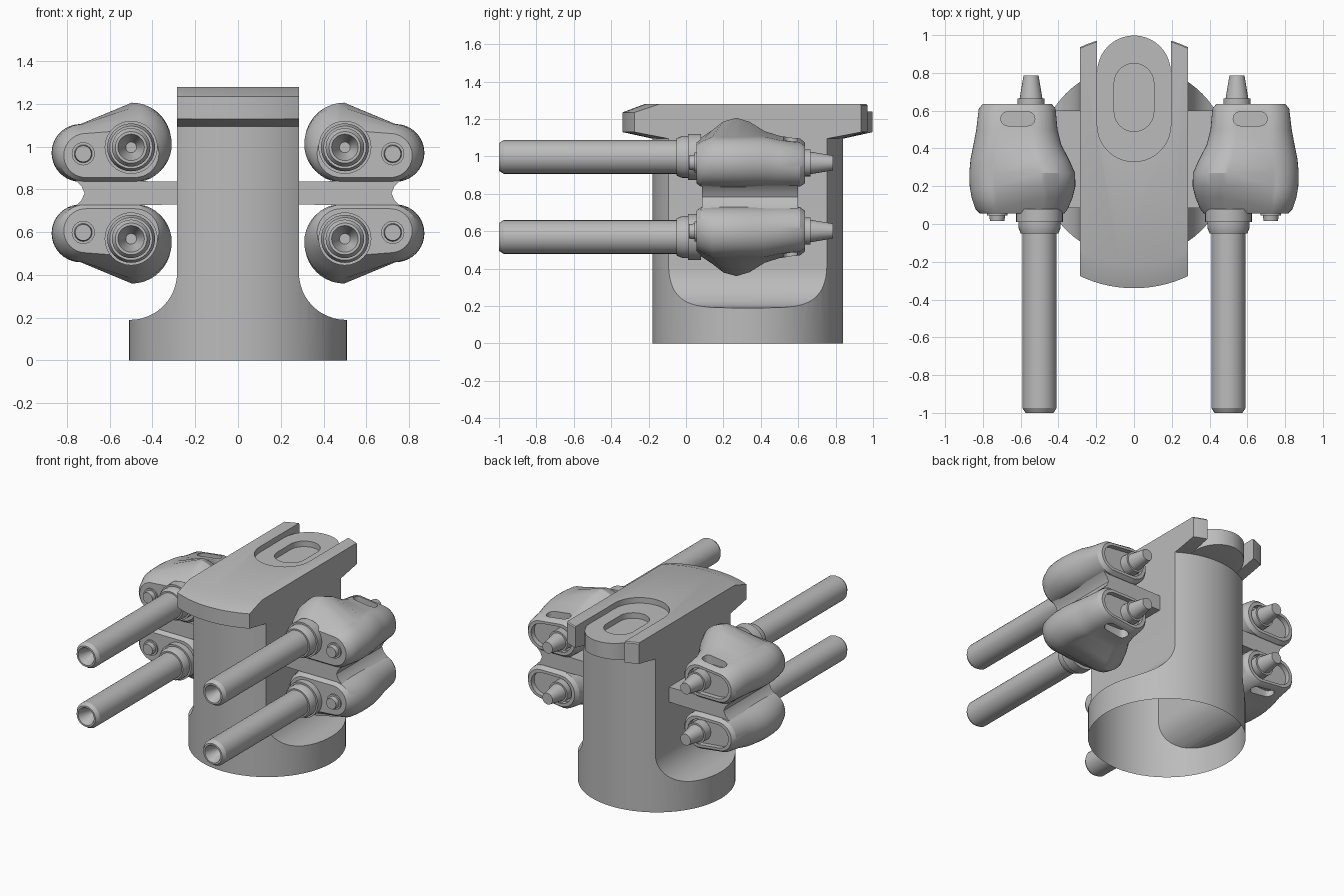
import bpy, bmesh, math

if "Cube" in bpy.data.objects:
    bpy.data.objects.remove(bpy.data.objects["Cube"])

grey = bpy.data.materials.new("light grey")
grey.diffuse_color = (0.5, 0.5, 0.5, 1)
grey.use_nodes = True
grey.node_tree.nodes["Principled BSDF"].inputs["Base Color"].default_value = grey.diffuse_color
CY = 0.33       # turret axis in y
MID = 0.783     # height of the symmetry plane between upper and lower guns


def loft(name, rings):
    """Closed skin through equal-length rings, capped at both ends."""
    bm = bmesh.new()
    vs = [[bm.verts.new(p) for p in r] for r in rings]
    n = len(rings[0])
    for a, b in zip(vs, vs[1:]):
        for i in range(n):
            j = (i + 1) % n
            bm.faces.new((a[i], a[j], b[j], b[i]))
    bm.faces.new(vs[0])
    bm.faces.new(vs[-1])
    bmesh.ops.recalc_face_normals(bm, faces=bm.faces)
    me = bpy.data.meshes.new(name)
    bm.to_mesh(me)
    bm.free()
    me.materials.append(grey)
    ob = bpy.data.objects.new(name, me)
    bpy.context.collection.objects.link(ob)
    return ob


def boolean(ob, cutter, op):
    m = ob.modifiers.new("cut", 'BOOLEAN')
    m.object, m.operation, m.solver = cutter, op, 'EXACT'
    bpy.context.view_layer.update()
    me = bpy.data.meshes.new_from_object(ob.evaluated_get(bpy.context.evaluated_depsgraph_get()))
    ob.modifiers.clear()
    ob.data = me
    bpy.data.objects.remove(cutter)


def smooth(ob, angle=32):
    bpy.ops.object.select_all(action='DESELECT')
    ob.select_set(True)
    bpy.context.view_layer.objects.active = ob
    bpy.ops.object.shade_smooth_by_angle(angle=math.radians(angle))


def circle(r, n):
    return [(r * math.cos(2 * math.pi * i / n), r * math.sin(2 * math.pi * i / n)) for i in range(n)]


def prism_z(name, pts, z0, z1):
    return loft(name, [[(x, y, z) for x, y in pts] for z in (z0, z1)])


def prism_y(name, pts, y0, y1):
    return loft(name, [[(x, y, z) for x, z in pts] for y in (y0, y1)])


def stadium(r, y0, y1, n=20):
    """Slot outline along y, round ends centred on y0 and y1."""
    up = [(r * math.cos(math.pi * i / n), y1 + r * math.sin(math.pi * i / n)) for i in range(n + 1)]
    return up + [(-x, y0 - (y - y1)) for x, y in up]


def lathe_y(name, cx, cz, profile, n=32):
    """Revolve (y, radius) pairs round a y-parallel axis."""
    return loft(name, [[(cx + a, y, cz + b) for a, b in circle(r, n)] for y, r in profile])


# --- tower: drum with filleted side cuts, open underneath
tower = prism_z("tower", [(x, y + CY) for x, y in circle(0.51, 64)], 0, 1.1)
half = [(0.6, -0.1), (0.6, 0.19), (0.51, 0.19)]
half += [(0.505 - 0.22 * math.sin(t), 0.41 - 0.22 * math.cos(t))
         for t in [math.pi / 2 * i / 12 for i in range(13)]]
half += [(0.285, 1.2)]
boolean(tower, prism_y("cutter", half + [(-x, z) for x, z in reversed(half)], -1, 2), 'INTERSECT')
bm = bmesh.new()
bm.from_mesh(tower.data)
bmesh.ops.delete(bm, geom=[f for f in bm.faces if f.calc_center_median().z < 1e-4], context='FACES_ONLY')
bm.to_mesh(tower.data)
bm.free()
smooth(tower)


# --- roof: disc bevelled at the front, clipped to the tower width
def disc(name):
    rings = []
    for front, back in (((0.51, 1.095), (0.51, 1.095)), ((0.67, 1.13), (0.67, 1.13)),
                        ((0.67, 1.235), (0.67, 1.272)), ((0.55, 1.28), (0.664, 1.28))):
        ring = []
        for x, y in circle(1, 96):
            r, z = front if y < 0 else back
            ring.append((x * r, y * r + CY, z))
        rings.append(ring)
    ob = loft(name, rings)
    boolean(ob, prism_z("cutter", [(-.285, -1), (.285, -1), (.285, 2), (-.285, 2)], 0.9, 1.5), 'INTERSECT')
    return ob


roof = disc("roof_plate")
boolean(roof, prism_z("cutter", [(x, y if y < 0.7 else 1.2) for x, y in stadium(0.195, 0.525, 0.8)
                                 if y < 0.7 or abs(x) > 0.194], 0.9, 1.5), 'DIFFERENCE')
smooth(roof, 25)
# recessed sight bed with slot
bed = disc("sight_bed")
boolean(bed, prism_z("cutter", stadium(0.195, 0.525, 0.803), 0.9, 1.24), 'INTERSECT')
boolean(bed, prism_z("cutter", stadium(0.105, 0.595, 0.745), 1.2, 1.5), 'DIFFERENCE')
smooth(bed, 25)

# --- gun pod sections: y, inner x, outer x, bottom z, top z
SECTIONS = [(.055, .37, .815, .856, 1.08), (.08, .35, .84, .838, 1.10), (.14, .325, .86, .836, 1.14),
            (.20, .31, .87, .836, 1.187), (.27, .312, .872, .836, 1.206), (.34, .343, .866, .836, 1.185),
            (.42, .385, .85, .836, 1.135), (.50, .405, .835, .836, 1.11), (.61, .415, .822, .838, 1.095),
            (.635, .435, .802, .856, 1.075)]


def pod_ring(y, x0, x1, z0, z1, n=20):
    ra = (z1 - z0) / 2
    rb = min(ra * 0.92, 0.135)
    ring = []
    for cx, r, start in ((x1 - rb, rb, -90), (x0 + ra, ra, 90)):
        for i in range(n + 1):
            t = math.radians(start + 180 * i / n)
            ring.append((cx + r * math.cos(t), y, z0 + r + r * math.sin(t)))
    return ring


def place(ob, sx, upper):
    """Mirror a part built at upper right into its quadrant."""
    bm = bmesh.new()
    bm.from_mesh(ob.data)
    for v in bm.verts:
        v.co.x *= sx
        if not upper:
            v.co.z = 2 * MID - v.co.z
    if (sx < 0) == upper:
        bmesh.ops.reverse_faces(bm, faces=bm.faces)
    bm.to_mesh(ob.data)
    bm.free()
    smooth(ob)


for sx, side in ((1, "right"), (-1, "left")):
    # arm joining the pods to the tower
    arm = prism_y("arm_" + side, [(.27, .73), (.76, .722), (.732, .75), (.718, .783), (.732, .816),
                                  (.76, .844), (.27, .836)], .085, .6)
    place(arm, sx, True)
    for upper, level in ((True, "upper"), (False, "lower")):
        tag = "_%s_%s" % (level, side)
        # pod with recessed rear face and a top slot
        rings = [pod_ring(*s) for s in SECTIONS]
        for y in (.635, .60):
            rings.append([(.62 + (x - .62) * .87, y, .966 + (z - .966) * .82) for x, _, z in rings[9]])
        pod = loft("gun_pod" + tag, rings)
        slot = [(.615 + b, .557 + a) for a, b in stadium(0.037, -0.053, 0.053, 10)]
        boolean(pod, prism_z("cutter", slot, 1.045, 1.4), 'DIFFERENCE')
        # barrel with collars and hollow muzzle
        barrel = lathe_y("barrel" + tag, .5, .997,
                         [(-.90, .025), (-1, .062), (-1, .074), (-.975, .09), (-.05, .09), (-.05, .1),
                          (-.02, .112), (.01, .112), (.01, .124), (.08, .124)])
        # rear nozzle
        nozzle = lathe_y("rear_nozzle" + tag, .545, .965,
                         [(.59, .072), (.665, .072), (.665, .06), (.785, .04)], 24)
        # small front knob
        knob = lathe_y("front_knob" + tag, .724, .967,
                       [(.08, .054), (.045, .054), (.045, .042), (.015, .038)], 24)
        for ob in (pod, barrel, nozzle, knob):
            place(ob, sx, upper)
